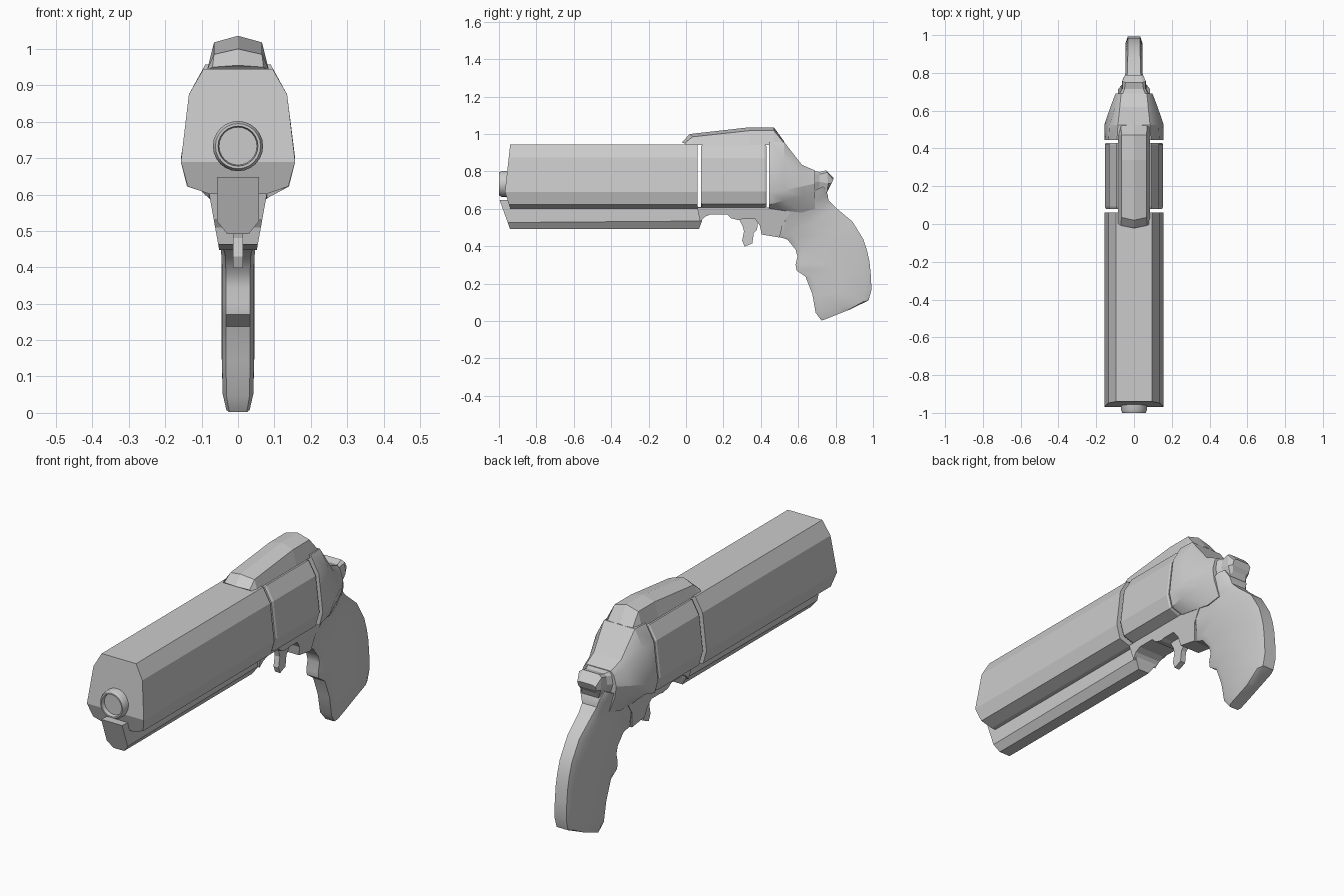
import bpy, bmesh, math


def finish(name, bm, smooth=None):
    bmesh.ops.remove_doubles(bm, verts=bm.verts, dist=1e-5)
    bmesh.ops.recalc_face_normals(bm, faces=bm.faces)
    me = bpy.data.meshes.new(name)
    bm.to_mesh(me)
    bm.free()
    ob = bpy.data.objects.new(name, me)
    bpy.context.collection.objects.link(ob)
    if smooth:
        bpy.ops.object.select_all(action='DESELECT')
        ob.select_set(True)
        bpy.context.view_layer.objects.active = ob
        bpy.ops.object.shade_smooth_by_angle(angle=math.radians(smooth))
    return ob


def loft(name, rings, smooth=None):
    """Each ring is the +x half of a section; it is mirrored, bridged and capped."""
    bm = bmesh.new()
    loops = []
    for half in rings:
        right = [bm.verts.new(p) for p in half]
        left = [bm.verts.new((-x, y, z)) for x, y, z in half]
        loops.append(right + left[::-1])
    n = len(loops[0])
    for a, b in zip(loops, loops[1:]):
        for i in range(n):
            j = (i + 1) % n
            bm.faces.new((a[i], a[j], b[j], b[i]))
    for ring in (loops[0], loops[-1]):
        for i in range(n // 2 - 1):
            bm.faces.new((ring[i], ring[i + 1], ring[n - 2 - i], ring[n - 1 - i]))
    return finish(name, bm, smooth)


def plate(name, profile, width):
    """Side profile (y, z) given thickness; half width may depend on z."""
    bm = bmesh.new()
    r = [bm.verts.new((width(z), y, z)) for y, z in profile]
    l = [bm.verts.new((-width(z), y, z)) for y, z in profile]
    bm.faces.new(r)
    bm.faces.new(l[::-1])
    for i in range(len(r)):
        j = (i + 1) % len(r)
        bm.faces.new((r[i], l[i], l[j], r[j]))
    return finish(name, bm)


def at(section, y, s=1.0, cz=0.775):
    return [(x * s, y, cz + (z - cz) * s) for x, z in section]


# Barrel shroud with a raked front face
body = [(.095, .945), (.135, .875), (.157, .69), (.138, .622), (.08, .602)]


def front_y(z):
    return -.968 + (z - .69) * .11 if z >= .69 else -.968 + (.69 - z) * .32


loft("barrel", [[(x, front_y(z), z) for x, z in body], at(body, .062)])

# Under-barrel lug
lug = [(.058, .648), (.058, .527), (.03, .492)]
loft("under_lug", [[(x, -.997 + (.648 - z) * .36, z) for x, z in lug],
                   [(.058, .10, .61), (.058, .085, .535), (.03, .07, .492)]])

# Muzzle ring, turned around the bore axis
bm = bmesh.new()
turn = [(.069, -.94), (.069, -.985), (.062, -1.0), (.055, -1.0), (.052, -.98)]
N = 24
rows = [[bm.verts.new((r * math.cos(2 * math.pi * i / N), y,
                       .733 + r * math.sin(2 * math.pi * i / N))) for i in range(N)]
        for r, y in turn]
for a, b in zip(rows, rows[1:]):
    for i in range(N):
        j = (i + 1) % N
        bm.faces.new((a[i], a[j], b[j], b[i]))
bm.faces.new(rows[0])
bm.faces.new(rows[-1])
finish("muzzle_ring", bm, 30)

# Drum, separated from the frame by thin gaps
loft("drum", [at(body, .08, .95), at(body, .092, .98),
              at(body, .42, .98), at(body, .43, .95)])

# Top strap with a central ridge
loft("top_strap", [
    [(0, -.022, .955), (.07, -.008, .95), (.085, 0, .942)],
    [(0, .02, 1.0), (.066, .035, .985), (.085, .03, .942)],
    [(0, .34, 1.036), (.066, .34, 1.018), (.085, .34, .942)],
    [(0, .47, 1.036), (.066, .47, 1.018), (.085, .47, .942)],
    [(0, .525, .96), (.07, .525, .95), (.085, .525, .942)]])

# Rear frame tapering into the hammer
loft("rear_frame", [
    at([(.09, .957), (.135, .875), (.157, .69), (.14, .622), (.08, .602)], .445),
    at([(.085, .957), (.13, .87), (.157, .70), (.14, .645), (.08, .59)], .525),
    at([(.075, .835), (.10, .805), (.125, .72), (.112, .665), (.07, .58)], .62),
    at([(.068, .805), (.085, .785), (.098, .735), (.09, .68), (.06, .60)], .69)], 25)
loft("hammer", [
    at([(.066, .806), (.084, .785), (.09, .74), (.06, .64)], .67),
    at([(.05, .797), (.06, .785), (.066, .745), (.045, .66)], .715),
    [(.045, .75, .806), (.062, .755, .795), (.062, .76, .735), (.045, .755, .69)],
    [(.036, .79, .765), (.05, .787, .757), (.05, .778, .735), (.036, .765, .715)]])

# Lower frame behind the lug
plate("lower_frame", [
    (.06, .606), (.075, .53), (.10, .557), (.13, .57), (.22, .57), (.24, .55),
    (.28, .54), (.30, .545), (.37, .545), (.395, .51), (.404, .463), (.50, .447),
    (.52, .53), (.58, .606)], lambda z: .053 + (z - .455) * .18)

# Trigger
plate("trigger", [
    (.28, .55), (.302, .51), (.31, .48), (.30, .43), (.313, .398), (.355, .415),
    (.362, .47), (.38, .49), (.385, .55)], lambda z: .014)

# Grip: front point, back point and half width per station
stations = [
    (.52, .62, .735, .72, .085), (.505, .53, .757, .68, .068),
    (.497, .450, .762, .645, .054), (.543, .436, .80, .607, .047),
    (.586, .382, .89, .532, .044), (.596, .345, .949, .436, .044),
    (.586, .302, .970, .370, .044), (.591, .270, .981, .318, .044),
    (.639, .238, .988, .25, .044), (.676, .142, .992, .168, .044),
    (.693, .045, .976, .11, .042), (.725, .002, .874, .061, .032)]
rings = []
for fy, fz, by, bz, w in stations:
    rings.append([(w * k, fy + (by - fy) * t, fz + (bz - fz) * t)
                  for k, t in ((.75, 0), (1, .1), (1.02, .5), (1, .9), (.75, 1))])
loft("grip", rings, 35)
